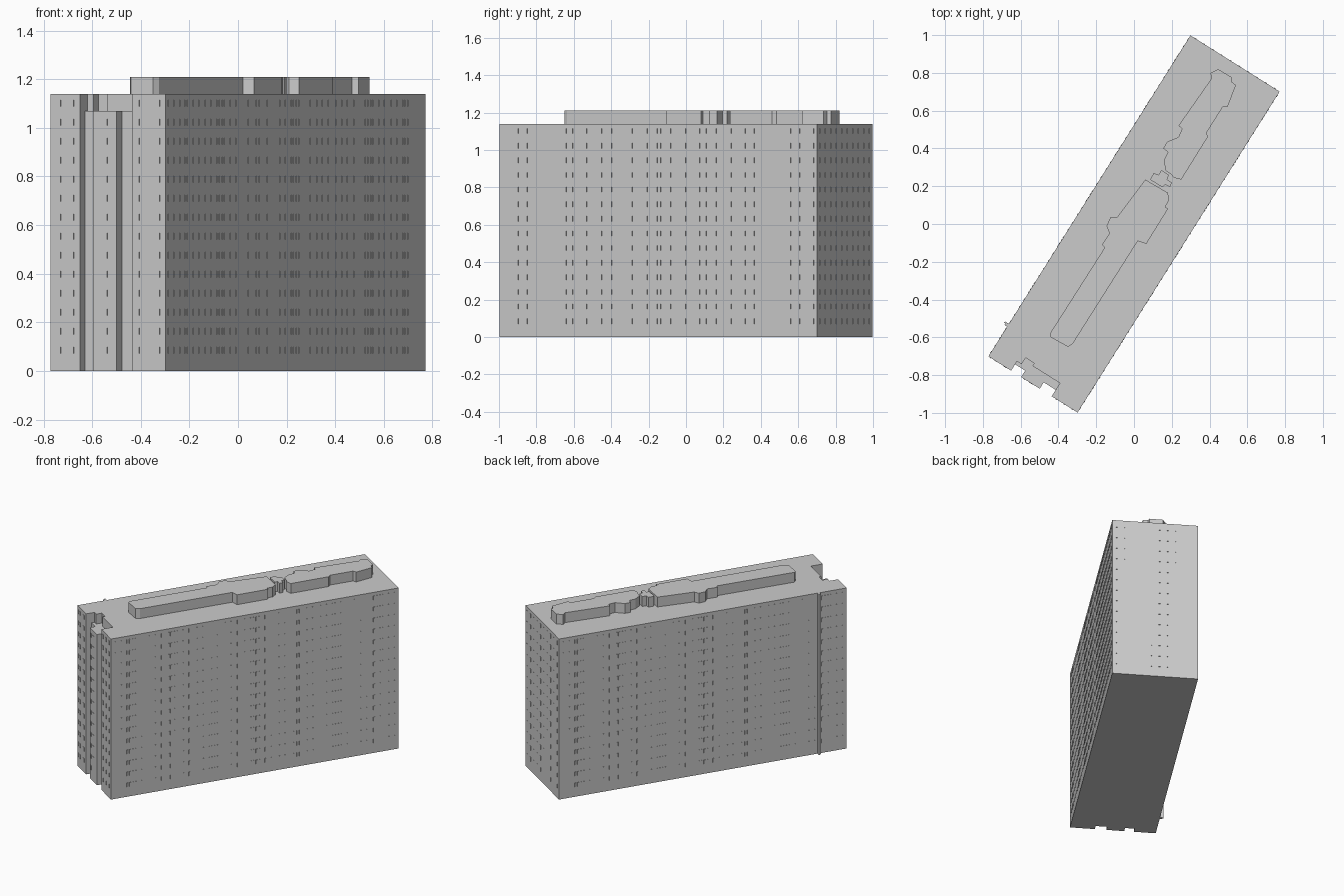
import bpy, bmesh, math
from mathutils import Vector, Matrix

if "Cube" in bpy.data.objects:
    bpy.data.objects.remove(bpy.data.objects["Cube"])

ANGLE = math.atan2(1.70, 1.07)      # long axis of the block in plan
L, W = 1.004, 0.279                 # half length and half width
ROOF, LEDGE, TOP = 1.14, 1.07, 1.21
ROT = Matrix.Rotation(ANGLE, 4, 'Z')


def finish(name, bm):
    bmesh.ops.recalc_face_normals(bm, faces=bm.faces)
    me = bpy.data.meshes.new(name)
    bm.to_mesh(me)
    bm.free()
    ob = bpy.data.objects.new(name, me)
    bpy.context.collection.objects.link(ob)
    return ob


def prism(name, pts, z0, z1, local=True):
    bm = bmesh.new()
    f = bm.faces.new([bm.verts.new((x, y, z0)) for x, y in pts])
    r = bmesh.ops.extrude_face_region(bm, geom=[f])
    bmesh.ops.translate(bm, vec=(0, 0, z1 - z0),
                        verts=[v for v in r['geom'] if isinstance(v, bmesh.types.BMVert)])
    if local:
        bm.transform(ROT)
    return finish(name, bm)


# Main block, with two vertical notches in its south end
body = prism("tower_block", [
    (-L, -W), (L, -W), (L, W), (-L, W),
    (-L, .137), (-.964, .137), (-.964, .074), (-L, .074),
    (-L, -.042), (-.964, -.042), (-.964, -.117), (-L, -.117)], 0, ROOF)

# Sunken terrace cut into the roof edge above the bay
cutter = prism("terrace_cutter", [
    (-1.1, -.117), (-.922, -.117), (-.922, .055), (-.905, .055),
    (-.905, .108), (-.945, .108), (-.945, .137), (-1.1, .137)], LEDGE, 1.3)
cutter.hide_render = True
cutter.hide_viewport = True
cut = body.modifiers.new("terrace", 'BOOLEAN')
cut.operation, cut.solver, cut.object = 'DIFFERENCE', 'EXACT', cutter

# Vertical duct on the west side
prism("wall_duct", [(-.818, W), (-.800, W), (-.800, .303), (-.809, .303),
                    (-.809, .295), (-.818, .295)], 0, ROOF)

# Rooftop plant rooms and the narrow link between them
prism("plant_room_large", [
    (-.445, -.58), (-.44, -.60), (-.35, -.65), (-.325, -.635), (.02, -.09),
    (.065, -.105), (.18, .08), (.165, .09), (.185, .125), (.18, .165),
    (.06, .235), (-.09, .035), (-.125, .035), (-.145, -.01), (-.13, -.05),
    (-.17, -.11), (-.155, -.125)], ROOF, TOP, False)
prism("plant_room_link", [
    (.085, .235), (.15, .195), (.165, .21), (.19, .195), (.20, .22),
    (.175, .235), (.185, .26), (.145, .285), (.13, .26), (.105, .27)], ROOF, TOP, False)
prism("plant_room_small", [
    (.165, .285), (.20, .26), (.21, .245), (.25, .235), (.39, .46), (.385, .485),
    (.47, .62), (.495, .62), (.54, .735), (.515, .755), (.52, .775), (.445, .82),
    (.405, .80), (.41, .77), (.235, .52), (.255, .505), (.235, .46),
    (.175, .435), (.155, .40), (.18, .38), (.16, .34)], ROOF, TOP, False)


def windows(name, origin, along, offsets):
    """Grid of thin window panels; along is the horizontal wall direction."""
    bm = bmesh.new()
    a = Vector((*along, 0))
    n = Vector((a.y, -a.x, 0))      # outward normal of the wall
    for row in range(14):
        z = .085 + row * .0782
        if "bay" in name and z > LEDGE - .03:
            continue
        for s in offsets:
            c = Vector((*origin, z)) + a * s
            m = Matrix.Translation(c) @ Matrix((
                (a.x * .011, n.x * .004, 0, 0), (a.y * .011, n.y * .004, 0, 0),
                (0, 0, .028, 0), (0, 0, 0, 1)))
            bmesh.ops.create_cube(bm, size=1, matrix=m)
    bm.transform(ROT)
    return finish(name, bm)


# Long walls: seven repeating bays; ends: shorter rows
bay = 2 * L / 7
pattern = (.09, .24, .40, .46, .54, .60, .76, .91)
long_row = [bay * (i + p) for i in range(7) for p in pattern]
windows("east_windows", (-L, -W), (1, 0), long_row)
windows("west_windows", (L, W), (-1, 0), [s for s in long_row if abs(s - 1.813) > .02])
windows("north_windows", (L, -W), (0, 1), [.03 + .0553 * i for i in range(10)])
windows("south_windows_left", (-L, W), (0, -1), (.012, .045, .098, .108))
windows("south_windows_right", (-L, -.117), (0, -1), (.03, .08, .13))
windows("south_bay_windows", (-L, .074), (0, -1), (.02, .055, .066))
